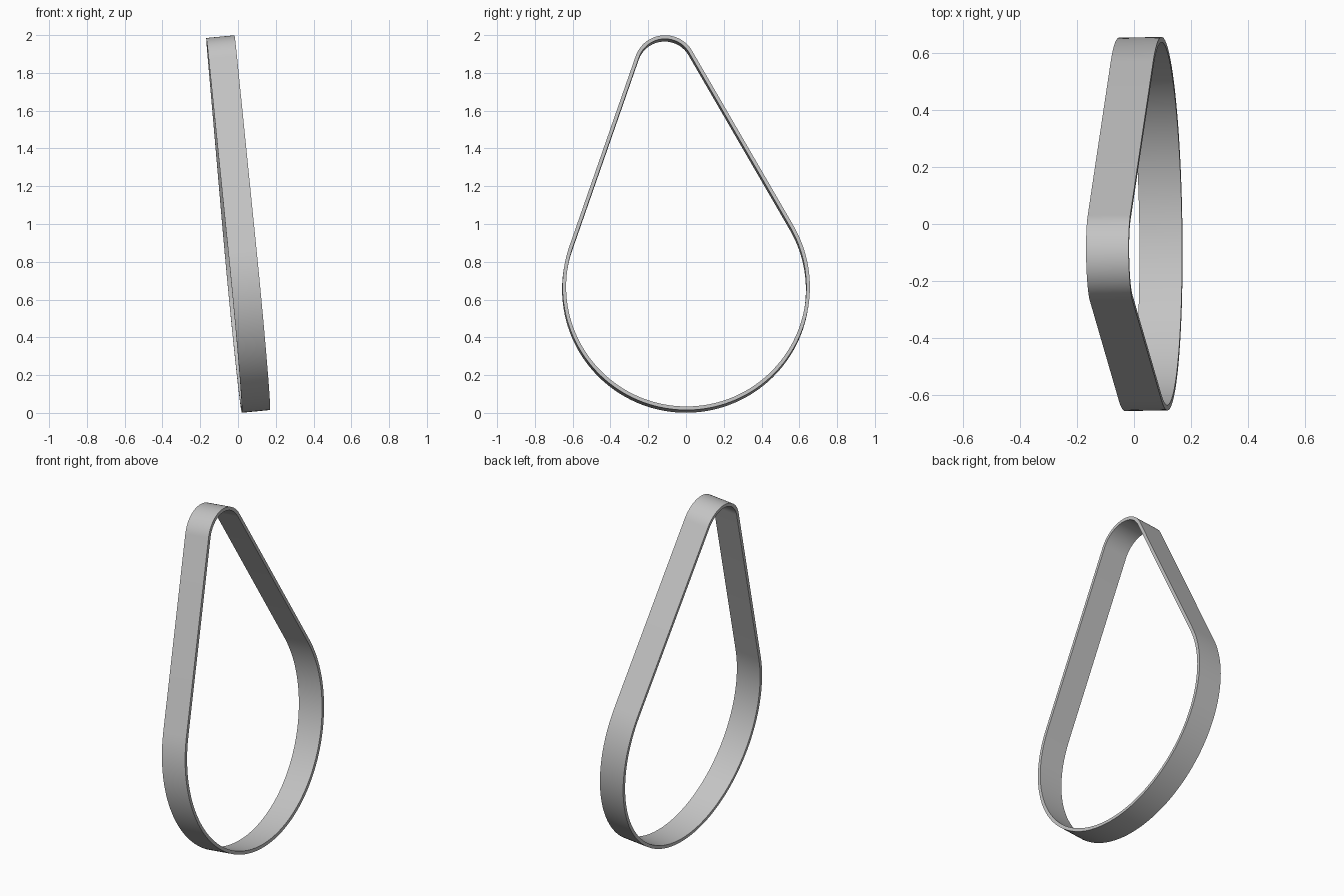
import bpy, bmesh, math
from mathutils import Vector, Matrix

if "Cube" in bpy.data.objects:
    bpy.data.objects.remove(bpy.data.objects["Cube"], do_unlink=True)

WIDTH, THICK = 0.15, 0.019
BIG_R, SMALL_R = 0.655, 0.165
SMALL_CENTRE = Vector((-0.11, 1.173))   # (y, z) from the big wheel centre

# Plain grey belt material
grey = bpy.data.materials.new("belt grey")
grey.use_nodes = True
colour = (0.55, 0.55, 0.55, 1)
grey.diffuse_color = colour
grey.node_tree.nodes["Principled BSDF"].inputs["Base Color"].default_value = colour


def arc(centre, radius, start, end, steps):
    """Points and outward normals along an arc."""
    out = []
    for i in range(steps + 1):
        a = start + (end - start) * i / steps
        n = Vector((math.cos(a), math.sin(a)))
        out.append((centre + n * radius, n))
    return out


# Belt path: two arcs joined by their outer tangents
axis = math.atan2(SMALL_CENTRE.y, SMALL_CENTRE.x)
spread = math.acos((BIG_R - SMALL_R) / SMALL_CENTRE.length)
path = arc(SMALL_CENTRE, SMALL_R, axis - spread, axis + spread, 32)
path += arc(Vector((0, 0)), BIG_R, axis + spread, axis - spread + math.tau, 88)

# Sweep a flat rectangular section round the path
bm = bmesh.new()
rings = []
for p, n in path:
    q = p - n * THICK
    rings.append([bm.verts.new((x, c.x, c.y)) for c, x in
                  ((p, -WIDTH / 2), (p, WIDTH / 2), (q, WIDTH / 2), (q, -WIDTH / 2))])
for i, ring in enumerate(rings):
    nxt = rings[(i + 1) % len(rings)]
    for k in range(4):
        j = (k + 1) % 4
        bm.faces.new((ring[k], ring[j], nxt[j], nxt[k]))
bmesh.ops.recalc_face_normals(bm, faces=bm.faces)

# Lean the loop and turn it slightly
lean = Matrix.Rotation(math.radians(-5.47), 4, 'Y')
turn = Matrix.Rotation(math.radians(0.9), 4, 'Z')
bm.transform(Matrix.Translation((0.0325, 0, 0.66)) @ turn @ lean)

mesh = bpy.data.meshes.new("drive_belt")
bm.to_mesh(mesh)
bm.free()
mesh.materials.append(grey)
belt = bpy.data.objects.new("drive_belt", mesh)
bpy.context.collection.objects.link(belt)
bpy.ops.object.select_all(action='DESELECT')
belt.select_set(True)
bpy.context.view_layer.objects.active = belt
bpy.ops.object.shade_smooth_by_angle(angle=math.radians(30))
